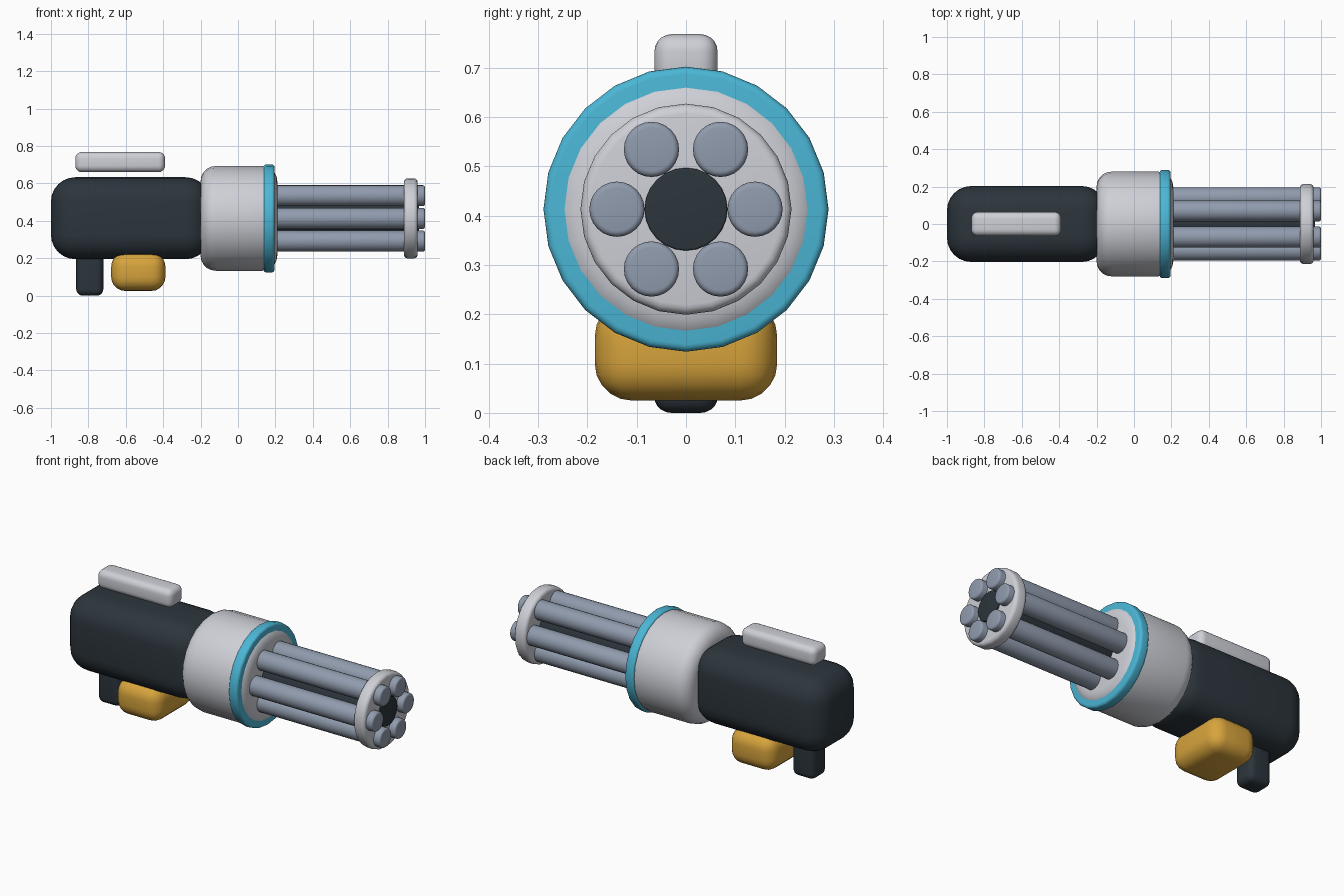
import bpy, bmesh, math
from mathutils import Vector

if "Cube" in bpy.data.objects:
    bpy.data.objects.remove(bpy.data.objects["Cube"])

AXIS_Z = 0.413  # height of the barrel axis


def material(name, rgb):
    m = bpy.data.materials.new(name)
    m.diffuse_color = (*rgb, 1)
    m.use_nodes = True
    m.node_tree.nodes["Principled BSDF"].inputs["Base Color"].default_value = m.diffuse_color
    return m


DARK = material("charcoal", (0.025, 0.036, 0.046))
LIGHT = material("light grey", (0.62, 0.63, 0.68))
STEEL = material("blue grey steel", (0.28, 0.33, 0.42))
CYAN = material("cyan", (0.07, 0.47, 0.67))
AMBER = material("amber", (0.68, 0.37, 0.045))


def finish(bm, name, mat):
    bmesh.ops.recalc_face_normals(bm, faces=bm.faces)
    mesh = bpy.data.meshes.new(name)
    bm.to_mesh(mesh)
    bm.free()
    mesh.materials.append(mat)
    ob = bpy.data.objects.new(name, mesh)
    bpy.context.collection.objects.link(ob)
    bpy.ops.object.select_all(action='DESELECT')
    ob.select_set(True)
    bpy.context.view_layer.objects.active = ob
    bpy.ops.object.shade_smooth_by_angle(angle=math.radians(40))
    return ob


def rounded_box(name, lo, hi, bevel, mat, segments=5):
    lo, hi = Vector(lo), Vector(hi)
    bm = bmesh.new()
    bmesh.ops.create_cube(bm, size=1)
    for v in bm.verts:
        v.co = (lo + hi) / 2 + v.co * (hi - lo)
    bmesh.ops.bevel(bm, geom=bm.edges[:], offset=bevel, segments=segments,
                    profile=0.5, affect='EDGES')
    return finish(bm, name, mat)


def tube(name, x0, x1, radius, bevel, mat, y=0.0, z=AXIS_Z, sides=24, steps=4):
    """Solid cylinder along x with rounded rims."""
    profile = []
    for i in range(steps + 1):
        a = math.pi / 2 * i / steps
        profile.append((x0 + bevel * (1 - math.sin(a)), radius - bevel * (1 - math.cos(a))))
    profile.reverse()
    profile += [(x0 + x1 - x, r) for x, r in reversed(profile)]
    bm = bmesh.new()
    rings = []
    for x, r in profile:
        rings.append([bm.verts.new((x, y + r * math.sin(2 * math.pi * k / sides),
                                    z + r * math.cos(2 * math.pi * k / sides)))
                      for k in range(sides)])
    for a, b in zip(rings, rings[1:]):
        for k in range(sides):
            n = (k + 1) % sides
            bm.faces.new((a[k], a[n], b[n], b[k]))
    bm.faces.new(rings[0])
    bm.faces.new(rings[-1])
    return finish(bm, name, mat)


# Rear body, grip, ammo box and top rail
rounded_box("body", (-1.0, -0.203, 0.195), (-0.15, 0.203, 0.633), 0.13, DARK, 6)
rounded_box("grip", (-0.865, -0.065, 0.0), (-0.72, 0.065, 0.30), 0.035, DARK)
rounded_box("ammo_box", (-0.678, -0.185, 0.025), (-0.388, 0.185, 0.23), 0.075, AMBER)
rounded_box("top_rail", (-0.87, -0.064, 0.66), (-0.39, 0.064, 0.768), 0.035, LIGHT)

# Barrel housing with accent ring
tube("housing", -0.2, 0.21, 0.28, 0.08, LIGHT, steps=5)
tube("accent_ring", 0.137, 0.195, 0.289, 0.015, CYAN)

# Central core, six barrels and muzzle plate
tube("core", 0.1, 0.968, 0.084, 0.004, DARK)
for i in range(6):
    a = math.pi / 3 * i
    tube(f"barrel_{i + 1}", 0.1, 1.0, 0.056, 0.012, STEEL,
         y=0.14 * math.cos(a), z=AXIS_Z + 0.14 * math.sin(a))
tube("muzzle_plate", 0.887, 0.96, 0.214, 0.02, LIGHT)
